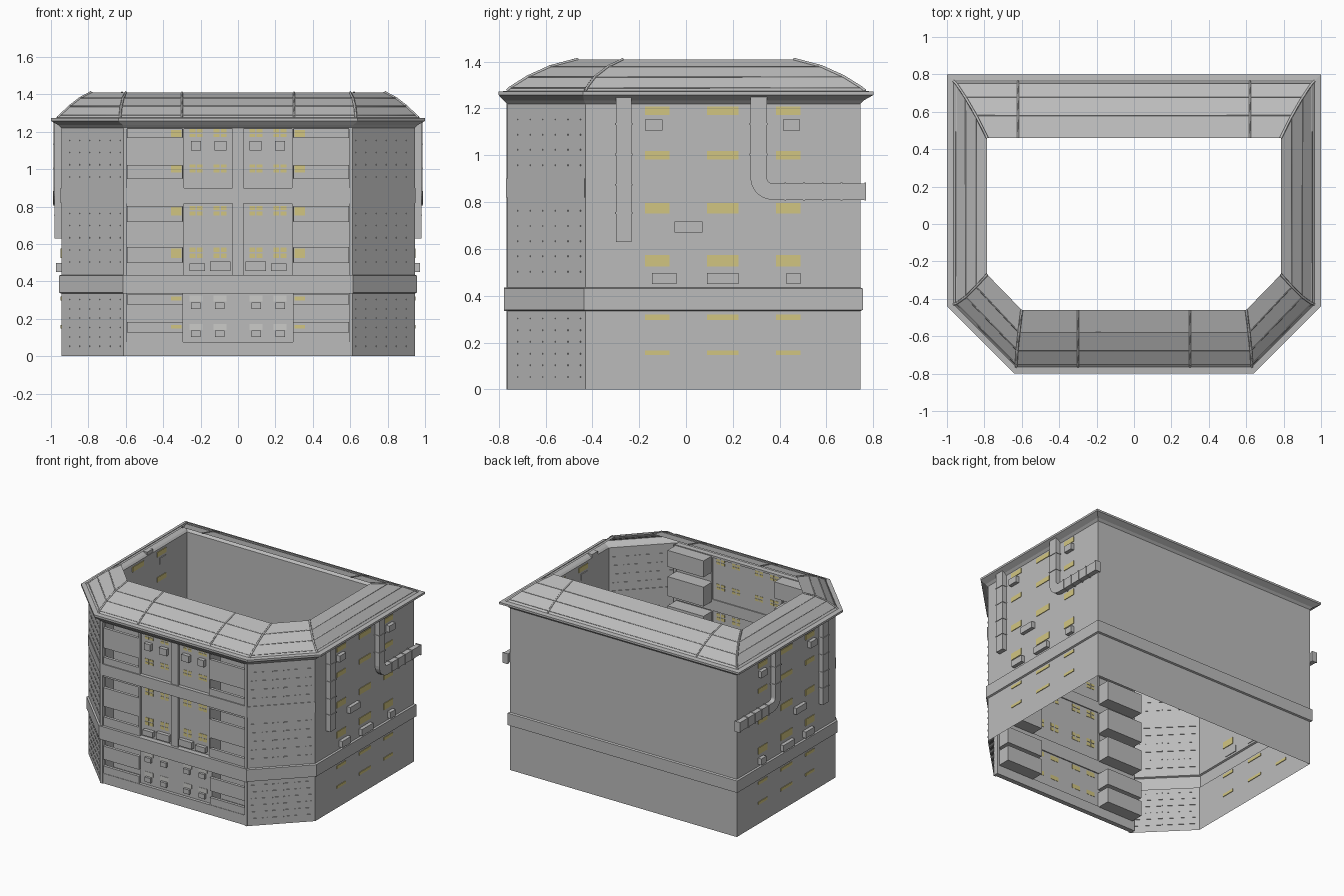
import bpy, bmesh, math
from mathutils import Matrix, Vector

cube = bpy.data.objects.get("Cube")
if cube:
    bpy.data.objects.remove(cube)


def material(name, rgb):
    m = bpy.data.materials.new(name)
    m.use_nodes = True
    m.diffuse_color = (*rgb, 1)
    m.node_tree.nodes["Principled BSDF"].inputs["Base Color"].default_value = (*rgb, 1)
    return m


GREY = material("concrete_grey", (0.5, 0.5, 0.5))
YELLOW = material("lit_window_yellow", (0.64, 0.56, 0.22))
PALE = material("pale_glass", (0.6, 0.6, 0.58))


def finish(name, bm, mat):
    mesh = bpy.data.meshes.new(name)
    bm.to_mesh(mesh)
    bm.free()
    mesh.materials.append(mat)
    ob = bpy.data.objects.new(name, mesh)
    bpy.context.collection.objects.link(ob)
    return ob


def mirror_x(bm):
    copy = bmesh.ops.duplicate(bm, geom=bm.verts[:] + bm.edges[:] + bm.faces[:])["geom"]
    bmesh.ops.scale(bm, vec=(-1, 1, 1), verts=[g for g in copy if isinstance(g, bmesh.types.BMVert)])
    bmesh.ops.reverse_faces(bm, faces=[g for g in copy if isinstance(g, bmesh.types.BMFace)])


def boxes(name, spans, mat=GREY, mirror=False, frame=Matrix()):
    """Boxes given as x0, x1, y0, y1, z0, z1."""
    bm = bmesh.new()
    for x0, x1, y0, y1, z0, z1 in spans:
        place = Matrix.Translation(((x0 + x1) / 2, (y0 + y1) / 2, (z0 + z1) / 2))
        bmesh.ops.create_cube(bm, size=1, matrix=frame @ place @ Matrix.Diagonal((x1 - x0, y1 - y0, z1 - z0, 1)))
    if mirror:
        mirror_x(bm)
    return finish(name, bm, mat)


def ring(hx, back, front, cx, cy, z):
    return [Vector(p) for p in ((hx, back, z), (-hx, back, z), (-hx, -cy, z),
                                (-cx, -front, z), (cx, -front, z), (hx, -cy, z))]


def loft(name, rings, skip=()):
    bm = bmesh.new()
    rows = [[bm.verts.new(p) for p in r] for r in rings]
    for a, b in zip(rows, rows[1:]):
        for i in range(6):
            if i not in skip:
                j = (i + 1) % 6
                bm.faces.new((a[i], a[j], b[j], b[i]))
    return finish(name, bm, GREY)


def rod(name, paths, radius, closed=False):
    curve = bpy.data.curves.new(name, "CURVE")
    curve.dimensions = "3D"
    curve.bevel_depth = radius
    curve.bevel_resolution = 0
    for pts in paths:
        s = curve.splines.new("POLY")
        s.points.add(len(pts) - 1)
        for p, co in zip(s.points, pts):
            p.co = (*co, 1)
        s.use_cyclic_u = closed
    ob = bpy.data.objects.new(name, curve)
    bpy.context.collection.objects.link(ob)
    mesh = bpy.data.meshes.new_from_object(ob)
    bpy.data.objects.remove(ob)
    mesh.materials.clear()
    mesh.materials.append(GREY)
    bpy.context.collection.objects.link(bpy.data.objects.new(name, mesh))


# Outer walls, open at top and bottom, with a belt course
def wall_ring(d, z):
    return ring(0.945 + d, 0.745 + d, 0.765 + d, 0.61 + d * 0.4, 0.43 + d * 0.4, z)


belt = [(0, 0), (0, 0.335), (0.012, 0.34), (0.012, 0.43), (0, 0.435), (0, 1.225)]
loft("outer_walls", [wall_ring(d, z) for d, z in belt], skip=(3,))

# Flared cornice and curved roof skirt around the open centre
loft("cornice", [wall_ring(0, 1.22), wall_ring(0.015, 1.235), ring(1, 0.8, 0.8, 0.64, 0.44, 1.257),
                 ring(1, 0.8, 0.8, 0.64, 0.44, 1.272), ring(0.965, 0.765, 0.765, 0.63, 0.43, 1.275)])
roof = [ring(hx, hy, hy, cx, cy, z) for hx, hy, cx, cy, z in (
    (0.965, 0.765, 0.63, 0.43, 1.275), (0.95, 0.75, 0.63, 0.425, 1.288), (0.9, 0.675, 0.625, 0.39, 1.335),
    (0.845, 0.58, 0.615, 0.335, 1.378), (0.785, 0.46, 0.6, 0.27, 1.41))]
loft("roof_skirt", roof)
rod("roof_hip_ribs", [[r[i] for r in roof] for i in range(6)], 0.007)
rod("roof_rails", roof[1:4], 0.004, closed=True)
rod("roof_slope_ribs", [[(x, s * r[0].y, r[0].z) for r in roof]
                        for x, s in ((-0.3, -1), (0.3, -1), (-0.62, 1), (0.62, 1))], 0.006)

# Front frame: pilasters, bands and recessed window panel
boxes("front_panel", [(-0.295, 0.295, -0.737, -0.733, 0, 1.225)])
boxes("front_pilasters", [(0.593, 0.612, -0.767, -0.725, 0, 1.225),
                          (0.288, 0.298, -0.757, -0.725, 0.43, 1.225)], mirror=True)
boxes("centre_pilaster", [(-0.03, 0.03, -0.757, -0.733, 0.43, 1.225)])
boxes("front_bands", [(-0.6, 0.6, -0.765, -0.725, 0.815, 0.9),
                      (-0.615, 0.615, -0.777, -0.725, 0.335, 0.435),
                      (-0.6, 0.6, -0.765, -0.725, 1.215, 1.23),
                      (-0.6, 0.6, -0.76, -0.725, 0, 0.075)])

# Loggias: parapets with openings, and the niches behind them
openings = [(0.13, 0.18), (0.28, 0.327), (0.5, 0.58), (0.72, 0.8), (0.95, 1.02), (1.17, 1.218)]
parapets, niches, bottom = [], [], 0.07
for low, high in openings:
    parapets.append((0.295, 0.595, -0.757, -0.735, bottom, low))
    floor = max(low - 0.07, bottom)
    niches += [(0.295, 0.595, -0.735, -0.63, floor, floor + 0.006),
               (0.295, 0.595, -0.735, -0.63, high, high + 0.006),
               (0.295, 0.595, -0.636, -0.63, floor, high),
               (0.295, 0.299, -0.735, -0.63, floor, high),
               (0.591, 0.595, -0.735, -0.63, floor, high)]
    bottom = high
boxes("loggia_parapets", parapets, mirror=True)
boxes("loggia_niches", niches, mirror=True)

# Window heights of the six floors
floors = [(0.147, 0.167), (0.297, 0.319), (0.525, 0.575), (0.752, 0.797), (0.983, 1.018), (1.172, 1.208)]
boxes("loggia_windows", [(0.302, 0.357, -0.641, -0.635, a, b) for a, b in floors], YELLOW, True)

# Four-pane windows on the front panel
columns = (0.062, 0.19)
panes = []
for a, b in floors[2:]:
    mid = (a + b) / 2 + 0.003
    for x in columns:
        for px in (x, x + 0.038):
            panes += [(px, px + 0.03, -0.7395, -0.7305, a, mid - 0.004),
                      (px, px + 0.03, -0.7395, -0.7305, mid + 0.004, b + 0.006)]
boxes("front_windows", panes, YELLOW, True)
low_spans = [(x, x + 0.07, a, b) for a, b in floors[:2] for x in columns]
boxes("lower_windows", [(x, w, -0.7395, -0.734, a - 0.006, b + 0.006) for x, w, a, b in low_spans], PALE, True)
boxes("lower_windows_inside", [(x, w, -0.734, -0.731, a - 0.006, b + 0.006) for x, w, a, b in low_spans], YELLOW, True)
boxes("lower_sills", [(x + 0.01, w - 0.01, -0.755, -0.735, a - 0.045, a - 0.01) for x, w, a, b in low_spans], GREY, True)
boxes("front_cooling_units", [(0.062, 0.125, -0.765, -0.735, 1.1, 1.15), (0.197, 0.25, -0.765, -0.735, 1.1, 1.15),
                              (0.04, 0.15, -0.765, -0.735, 0.455, 0.505),
                              (0.177, 0.26, -0.765, -0.735, 0.455, 0.495)], mirror=True)

# Side windows and cooling units
side = [(-0.175, -0.07), (0.09, 0.225), (0.385, 0.49)]
boxes("side_windows", [(0.9405, 0.9495, y0, y1, a, b) for a, b in floors for y0, y1 in side], YELLOW, True)
units = [(-0.175, -0.1, 1.105), (0.415, 0.487, 1.105), (-0.05, 0.07, 0.67),
         (-0.145, -0.04, 0.45), (0.09, 0.225, 0.45), (0.43, 0.49, 0.45)]
boxes("side_cooling_units", [(0.94, 0.972, y0, y1, z, z + 0.048) for y0, y1, z in units], mirror=True)

# Straight and bent ducts with collars
boxes("straight_duct", [(0.945, 0.98, -0.3, -0.232, 0.63, 1.25)], mirror=True)
outline = [(0.345, 1.25), (0.275, 1.25)]
for r, steps in ((0.095, range(7)), (0.025, range(6, -1, -1))):
    for k in steps:
        t = math.pi + k * math.pi / 12
        outline.append((0.37 + r * math.cos(t), 0.905 + r * math.sin(t)))
    if r > 0.05:
        outline += [(0.77, 0.81), (0.77, 0.88)]
bm = bmesh.new()
face = bm.faces.new([bm.verts.new((0.95, y, z)) for y, z in outline])
grown = bmesh.ops.extrude_face_region(bm, geom=[face])["geom"]
bmesh.ops.translate(bm, vec=(0.036, 0, 0), verts=[g for g in grown if isinstance(g, bmesh.types.BMVert)])
bmesh.ops.recalc_face_normals(bm, faces=bm.faces)
mirror_x(bm)
finish("bent_duct", bm, GREY)
collars = [(0.945, 0.984, -0.304, -0.228, z, z + 0.008) for z in (0.75, 0.87, 1.0, 1.13)]
collars += [(0.945, 0.99, 0.271, 0.349, z, z + 0.008) for z in (1.0, 1.13)]
collars += [(0.945, 0.99, y, y + 0.008, 0.806, 0.884) for y in (0.42, 0.5, 0.58, 0.66, 0.762)]
boxes("duct_collars", collars, mirror=True)

# Chamfered corner walls: shallow band and rows of small slats
corner = Matrix.Translation((0.7775, -0.5975, 0)) @ Matrix.Rotation(math.pi / 4, 4, "Z")
boxes("corner_band", [(-0.237, 0.237, -0.004, 0.004, 0.82, 0.9)], mirror=True, frame=corner)
rows = [0.05 + 0.05 * k for k in range(6)] + [0.5 + 0.065 * k for k in range(11)]
boxes("corner_slats", [(x - 0.02, x + 0.02, -0.004, 0.004, z, z + 0.006)
                       for z in rows for x in (-0.19, -0.114, -0.038, 0.038, 0.114, 0.19)],
      mirror=True, frame=corner)
